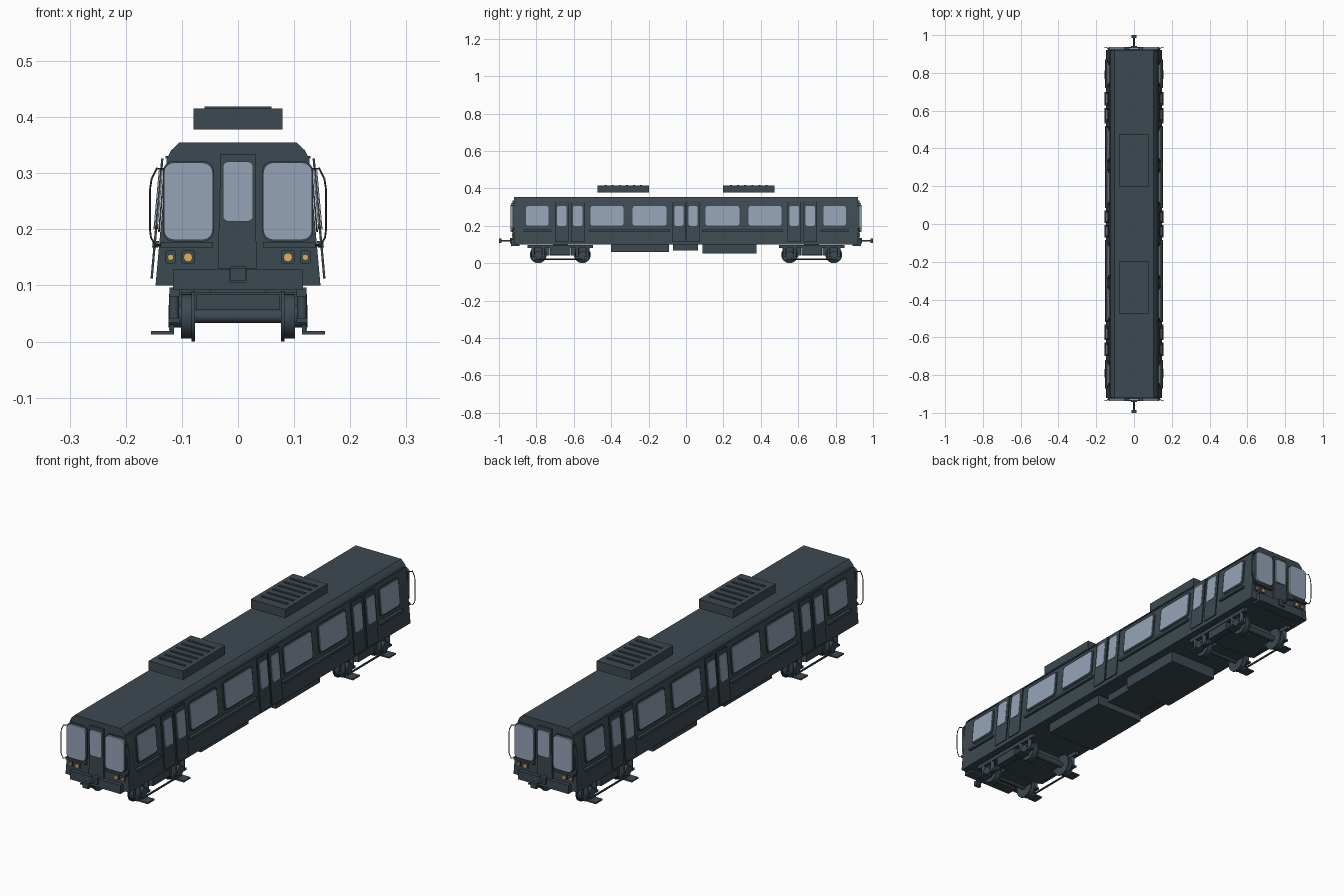
import bpy, bmesh, math
from mathutils import Vector, Matrix

cube = bpy.data.objects.get("Cube")
if cube:
    bpy.data.objects.remove(cube)


def material(name, rgb):
    m = bpy.data.materials.new(name)
    m.use_nodes = True
    m.diffuse_color = (*rgb, 1)
    m.node_tree.nodes["Principled BSDF"].inputs["Base Color"].default_value = (*rgb, 1)
    return m


SLATE = material("dark slate paint", (0.045, 0.067, 0.082))
GLASS = material("pale blue glass", (0.30, 0.37, 0.47))
AMBER = material("amber lamp", (0.75, 0.45, 0.10))


def finish(name, bm, mat, smooth=False):
    bmesh.ops.recalc_face_normals(bm, faces=bm.faces)
    me = bpy.data.meshes.new(name)
    bm.to_mesh(me)
    bm.free()
    me.materials.append(mat)
    ob = bpy.data.objects.new(name, me)
    bpy.context.collection.objects.link(ob)
    if smooth:
        bpy.ops.object.select_all(action='DESELECT')
        ob.select_set(True)
        bpy.context.view_layer.objects.active = ob
        bpy.ops.object.shade_smooth_by_angle(angle=math.radians(35))
    return ob


def box(name, x, y, z, mat=SLATE):
    """Box from three (low, high) ranges."""
    bm = bmesh.new()
    bmesh.ops.create_cube(bm, size=1)
    for v in bm.verts:
        v.co = Vector([(r[0] + r[1]) / 2 + c * (r[1] - r[0]) for r, c in zip((x, y, z), v.co)])
    return finish(name, bm, mat)


def rod(name, a, b, r, sides=16, mat=SLATE):
    """Cylinder between two points."""
    a, b = Vector(a), Vector(b)
    d = b - a
    bm = bmesh.new()
    turn = d.to_track_quat('Z', 'Y').to_matrix().to_4x4()
    bmesh.ops.create_cone(bm, cap_ends=True, segments=sides, radius1=r, radius2=r,
                          depth=d.length, matrix=Matrix.Translation((a + b) / 2) @ turn)
    return finish(name, bm, mat, True)


def prism(name, outline, near, far, mat=SLATE, smooth=False):
    """Join an outline mapped by two placing functions into a solid."""
    bm = bmesh.new()
    p = [bm.verts.new(near(u, v)) for u, v in outline]
    q = [bm.verts.new(far(u, v)) for u, v in outline]
    bm.faces.new(p)
    bm.faces.new(q[::-1])
    for i in range(len(p)):
        j = (i + 1) % len(p)
        bm.faces.new((p[i], p[j], q[j], q[i]))
    return finish(name, bm, mat, smooth)


def rounded(u0, u1, v0, v1, r, steps=4):
    pts = []
    corners = ((u1 - r, v1 - r), (u0 + r, v1 - r), (u0 + r, v0 + r), (u1 - r, v0 + r))
    for k, (cu, cv) in enumerate(corners):
        for s in range(steps + 1):
            a = math.pi / 2 * (k + s / steps)
            pts.append((cu + r * math.cos(a), cv + r * math.sin(a)))
    return pts


def wall(z):
    return 0.147 - 0.089 * (z - 0.10)


def side_plate(name, sx, outline, offset, thick, mat=SLATE):
    prism(name, outline,
          lambda u, v: (sx * (wall(v) + offset), u, v),
          lambda u, v: (sx * (wall(v) + offset + thick), u, v), mat)


def end_plate(name, sy, outline, depth, thick, mat=SLATE):
    prism(name, outline,
          lambda u, v: (u, sy * depth, v),
          lambda u, v: (u, sy * (depth + thick), v), mat)


# Carriage body with sloping walls and chamfered roof
section = [(0.147, 0.10), (0.127, 0.325), (0.119, 0.341), (0.104, 0.355)]
section += [(-x, z) for x, z in reversed(section)]
prism("body_shell", section, lambda x, z: (x, -0.92, z), lambda x, z: (x, 0.92, z), smooth=True)

# Side windows, doors, mouldings and gutters
WINDOWS = [(0.105, 0.285), (0.335, 0.51), (0.735, 0.855)]
LEAVES = [(0.004, 0.072), (0.543, 0.615), (0.628, 0.70)]
STRIPS = [(0.085, 0.52), (0.72, 0.87)]
for sx in (-1, 1):
    for sy in (-1, 1):
        for a, b in WINDOWS:
            a, b = sorted((a * sy, b * sy))
            side_plate("window_surround", sx, rounded(a - .006, b + .006, .195, .312, .014), 0.001, 0.003)
            side_plate("side_window", sx, rounded(a, b, .201, .306, .012), 0.005, 0.003, GLASS)
        for a, b in LEAVES:
            a, b = sorted((a * sy, b * sy))
            side_plate("door_leaf", sx, rounded(a, b, .112, .326, .004), 0.006, 0.004)
            side_plate("door_window", sx, rounded(a + .010, b - .010, .20, .306, .010), 0.0105, 0.002, GLASS)
        for a, b in STRIPS:
            a, b = sorted((a * sy, b * sy))
            side_plate("side_moulding", sx, rounded(a, b, .168, .179, .003), 0.001, 0.011)
    box("roof_gutter", sorted((sx * .120, sx * .129)), (-.91, .91), (.326, .331))

# Cab ends
for sy in (-1, 1):
    for sx in (-1, 1):
        pane = sorted((sx * .045, sx * .132))
        end_plate("windscreen_frame", sy, rounded(pane[0] - .002, pane[1] + .002, .178, .322, .019), .92, .008)
        end_plate("windscreen", sy, rounded(*pane, .181, .319, .018), .928, .008, GLASS)
        box("windscreen_ledge", sorted((sx * .045, sx * .138)), sorted((sy * .915, sy * .934)), (.168, .177))
        for x, r in ((.089, .010), (.120, .007)):
            end_plate("lamp_housing", sy, rounded(sx * x - r - .002, sx * x + r + .002, .139, .162, .003), .92, .004)
            rod("headlamp", (sx * x, sy * .92, .150), (sx * x, sy * .929, .150), r * .8, 12, AMBER)
        # Curved grab rail with its brackets
        path = [(.146, .17), (.155, .185), (.157, .20), (.157, .27), (.154, .29), (.144, .31)]
        for (xa, za), (xb, zb) in zip(path, path[1:]):
            rod("grab_rail", (sx * xa, sy * .936, za), (sx * xb, sy * .936, zb), .0016, 8)
        for z in (.172, .308):
            rod("rail_bracket", (sx * .145, sy * .936, z), (sx * .125, sy * .915, z), .0016, 8)
    end_plate("gangway_door", sy, [(-.031, .334), (.031, .334), (.033, .13), (-.036, .13)], .92, .007)
    end_plate("gangway_window", sy, rounded(-.027, .027, .214, .321, .010), .9275, .006, GLASS)
    box("bumper_beam", (-.116, .116), sorted((sy * .89, sy * .936)), (.092, .128))
    # Coupler
    box("coupler_base", (-.015, .015), sorted((sy * .925, sy * .942)), (.105, .134))
    rod("coupler_bar", (0, sy * .93, .12), (0, sy * .99, .12), .005)
    box("coupler_head", (-.013, .013), sorted((sy * .986, sy * 1.0)), (.109, .131))

# Roof air units with raised slats
for sy in (-1, 1):
    box("roof_unit", (-.079, .079), sorted((sy * .197, sy * .473)), (.378, .415))
    for i in range(6):
        y = sy * (.24 + i * .038)
        box("roof_slat", (-.06, .06), (y - .005, y + .005), (.414, .419))

# Underfloor equipment
for name, y, z, w in (("battery_case", (-.402, -.092), (.06, .101), .112),
                      ("valve_case", (-.07, .063), (.068, .101), .08),
                      ("inverter_case", (.088, .376), (.053, .101), .112)):
    box(name, (-w, w), y, z)

# Bogies
for sy in (-1, 1):
    mid = sy * .672
    box("bogie_bolster", (-.105, .105), (mid - .055, mid + .055), (.042, .088))
    box("bogie_pivot", (-.05, .05), (mid - .04, mid + .04), (.085, .102))
    for end in (-1, 1):
        y = mid + end * .118
        rod("axle", (-.1, y, .045), (.1, y, .045), .012)
        box("traction_motor", (-.074, .074), sorted((y - end * .012, y - end * .06)), (.04, .085))
        for sx in (-1, 1):
            rod("wheel_tread", (sx * .082, y, .045), (sx * .102, y, .045), .040, 24)
            rod("wheel_flange", (sx * .077, y, .045), (sx * .083, y, .045), .045, 24)
            rod("axle_box", (sx * .10, y, .045), (sx * .124, y, .045), .020)
            for k in (-1, 1):
                rod("axle_spring", (sx * .114, y + k * .028, .04), (sx * .114, y + k * .028, .085), .009, 12)
            box("spring_seat", sorted((sx * .104, sx * .124)), (y - .040, y + .040), (.034, .042))
            # Current collector shoe
            box("shoe_hanger", sorted((sx * .114, sx * .121)), (y - .012, y + .012), (.014, .04))
            box("collector_shoe", sorted((sx * .114, sx * .155)), (y - .022, y + .022), (.013, .019))
    for sx in (-1, 1):
        box("bogie_side_frame", sorted((sx * .104, sx * .122)), (mid - .175, mid + .175), (.080, .096))
        box("side_frame_drop", sorted((sx * .104, sx * .120)), (mid - .055, mid + .055), (.046, .082))
        rod("shoe_link", (sx * .119, mid - .118, .022), (sx * .119, mid + .118, .022), .004, 8)
